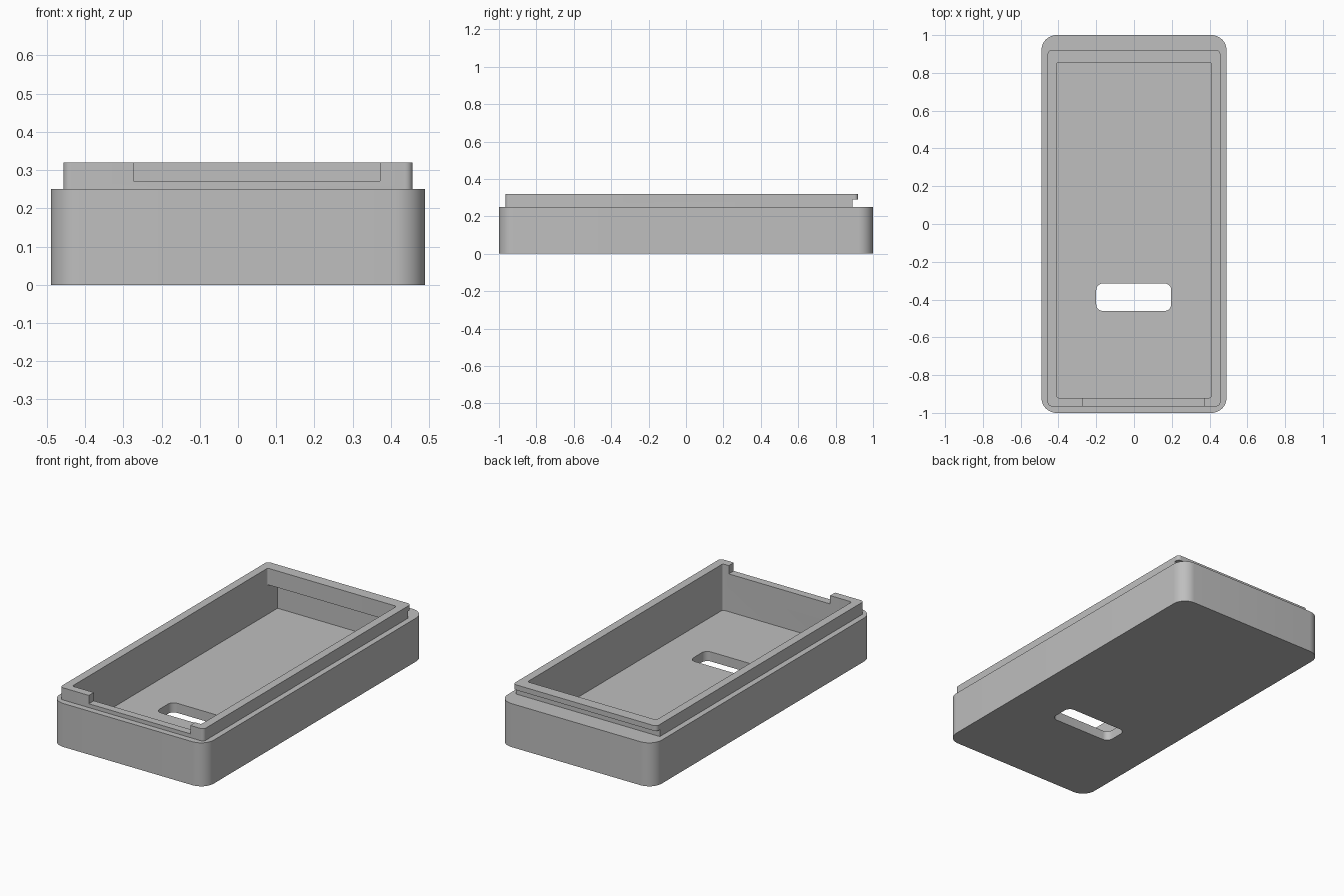
import bpy, bmesh, math

if "Cube" in bpy.data.objects:
    bpy.data.objects.remove(bpy.data.objects["Cube"], do_unlink=True)

grey = bpy.data.materials.new("light grey plastic")
grey.use_nodes = True
colour = (0.52, 0.52, 0.52, 1)
grey.diffuse_color = colour
grey.node_tree.nodes["Principled BSDF"].inputs["Base Color"].default_value = colour


def rounded_block(name, x0, x1, y0, y1, z0, z1, radius=0.0, steps=8):
    """Upright block with rounded vertical corners."""
    corners = [(x1, y1, -1, -1), (x0, y1, 1, -1), (x0, y0, 1, 1), (x1, y0, -1, 1)]
    points = []
    for i, (x, y, sx, sy) in enumerate(corners):
        for k in range(steps + 1 if radius else 1):
            a = math.pi / 2 * (i + k / steps)
            points.append((x + radius * (sx + math.cos(a)),
                           y + radius * (sy + math.sin(a))))
    bm = bmesh.new()
    base = bm.faces.new([bm.verts.new((x, y, z0)) for x, y in points])
    top = bmesh.ops.extrude_face_region(bm, geom=[base])["geom"]
    bmesh.ops.translate(bm, vec=(0, 0, z1 - z0),
                        verts=[g for g in top if isinstance(g, bmesh.types.BMVert)])
    bmesh.ops.recalc_face_normals(bm, faces=bm.faces)
    mesh = bpy.data.meshes.new(name)
    bm.to_mesh(mesh)
    bm.free()
    mesh.materials.append(grey)
    obj = bpy.data.objects.new(name, mesh)
    bpy.context.collection.objects.link(obj)
    return obj


def combine(target, other, operation):
    """Apply a boolean and discard the helper."""
    other.hide_render = True
    mod = target.modifiers.new(operation.lower(), "BOOLEAN")
    mod.operation = operation
    mod.solver = "EXACT"
    mod.object = other
    bpy.ops.object.select_all(action="DESELECT")
    bpy.context.view_layer.objects.active = target
    target.select_set(True)
    bpy.ops.object.modifier_apply(modifier=mod.name)
    bpy.data.objects.remove(other, do_unlink=True)


# Raised lip with a snap groove under its back edge
lip = rounded_block("lip", -0.457, 0.457, -0.965, 0.92, 0.18, 0.32, 0.02)
combine(lip, rounded_block("snap_groove", -0.6, 0.6, 0.89, 1.1, 0.1, 0.29), "DIFFERENCE")

# Outer case joined to the lip
case = rounded_block("enclosure_base", -0.49, 0.49, -1, 1, 0, 0.25, 0.08, 12)
combine(case, lip, "UNION")

# Hollow interior, with the back wall recessed below the lip
combine(case, rounded_block("cavity", -0.41, 0.41, -0.92, 0.855, 0.055, 0.5, 0.012), "DIFFERENCE")
combine(case, rounded_block("back_recess", -0.41, 0.41, 0.7, 0.945, 0.055, 0.225), "DIFFERENCE")

# Front notch in the lip and slot through the floor
combine(case, rounded_block("front_notch", -0.273, 0.372, -1.1, -0.85, 0.272, 0.5), "DIFFERENCE")
combine(case, rounded_block("floor_slot", -0.2, 0.197, -0.46, -0.315, -0.1, 0.15, 0.035), "DIFFERENCE")

bpy.ops.object.shade_smooth_by_angle(angle=math.radians(30))
